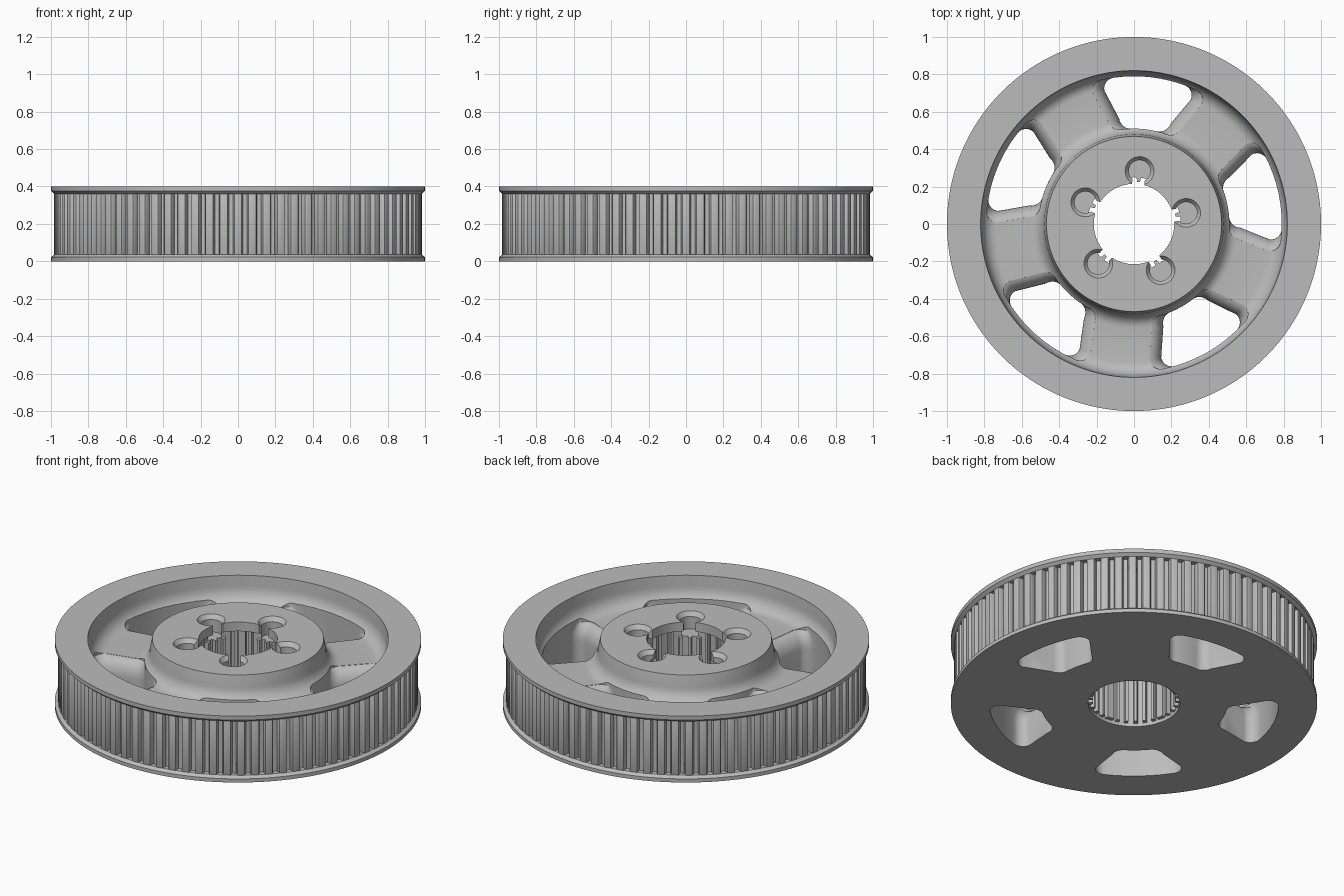
import bpy, bmesh
from math import sin, cos, pi, radians

cube = bpy.data.objects.get("Cube")
if cube:
    bpy.data.objects.remove(cube)

grey = bpy.data.materials.new("machined grey")
grey.use_nodes = True
grey.diffuse_color = (0.5, 0.5, 0.5, 1)
grey.node_tree.nodes["Principled BSDF"].inputs["Base Color"].default_value = (0.5, 0.5, 0.5, 1)

FIVE = [radians(12 + 72 * k) for k in range(5)]


def polar(r, a, z):
    return (r * cos(a), r * sin(a), z)


def loft(bm, rings, closed=False):
    """Skin a stack of equal rings; cap the ends, or join last to first."""
    vs = [[bm.verts.new(p) for p in ring] for ring in rings]
    n = len(vs[0])
    pairs = list(zip(vs, vs[1:]))
    if closed:
        pairs.append((vs[-1], vs[0]))
    else:
        bm.faces.new(vs[0][::-1])
        bm.faces.new(vs[-1])
    for a, b in pairs:
        for i in range(n):
            j = (i + 1) % n
            bm.faces.new((a[i], a[j], b[j], b[i]))


def finish(bm, name):
    bmesh.ops.recalc_face_normals(bm, faces=bm.faces)
    mesh = bpy.data.meshes.new(name)
    bm.to_mesh(mesh)
    bm.free()
    mesh.materials.append(grey)
    ob = bpy.data.objects.new(name, mesh)
    bpy.context.collection.objects.link(ob)
    return ob


def activate(ob):
    bpy.ops.object.select_all(action='DESELECT')
    ob.select_set(True)
    bpy.context.view_layer.objects.active = ob


def cut(ob, cutter):
    cutter.hide_render = True
    mod = ob.modifiers.new("cut", 'BOOLEAN')
    mod.operation = 'DIFFERENCE'
    mod.solver = 'EXACT'
    mod.object = cutter
    activate(ob)
    bpy.ops.object.modifier_apply(modifier=mod.name)
    bpy.data.objects.remove(cutter)


def arc(cr, cz, rr, rz, start, end, n=8):
    """Elliptical fillet points in the (radius, height) plane."""
    angles = [radians(start + (end - start) * i / n) for i in range(n + 1)]
    return [(cr + rr * cos(t), cz + rz * sin(t)) for t in angles]


# Wheel body: flat underside, flanges, dished web, hub and stepped bore
WEB = 0.25
profile = [(0.25, 0), (1, 0), (1, 0.022), (0.982, 0.036), (0.952, 0.036),
           (0.952, 0.36), (0.982, 0.36), (1, 0.376), (1, 0.4), (0.82, 0.4)]
profile += arc(0.74, 0.34, 0.075, 0.34 - WEB, 0, -90)
profile += arc(0.555, 0.34, 0.075, 0.34 - WEB, -90, -180)
profile += [(0.468, 0.4), (0.215, 0.4), (0.215, 0.345), (0.25, 0.345)]
SEG = 160
bm = bmesh.new()
loft(bm, [[polar(r, 2 * pi * i / SEG, z) for i in range(SEG)] for r, z in profile], closed=True)
wheel = finish(bm, "wheel_body")


# Window outline: rounded wedge in polar space, widened sideways by flare
def window_ring(mid, z, flare):
    rad = 0.06
    corners = [(0.73, 13.8, 0), (0.73, -13.8, 90), (0.57, -8, 180), (0.57, 8, 270)]
    pts = []
    for r, a, turn in corners:
        for i in range(9):
            t = radians(turn + 90 * i / 8)
            side = rad * cos(t) / r
            side += flare / r * (1 if a > 0 else -1)
            pts.append((r + rad * sin(t), radians(a) + side))
    # Corners run right-top, left-top, left-bottom, right-bottom
    out = []
    for (r0, a0), (r1, a1) in zip(pts, pts[1:] + pts[:1]):
        steps = 8 if abs(a1 - a0) > 0.15 else 1
        for s in range(steps):
            f = s / steps
            out.append(polar(r0 + (r1 - r0) * f, mid + a0 + (a1 - a0) * f, z))
    return out


bm = bmesh.new()
for mid in FIVE:
    rings = [window_ring(mid, -0.1, 0)]
    for i in range(9):
        t = radians(80 * i / 8)
        rings.append(window_ring(mid, WEB - 0.1 + 0.1 * sin(t), 0.075 * (1 - cos(t))))
    rings.append(window_ring(mid, 0.5, 0.075))
    loft(bm, rings)
cut(wheel, finish(bm, "window_cutter"))

# Countersunk bolt pockets around the bore
bm = bmesh.new()
for mid in FIVE:
    cx, cy, _ = polar(0.285, mid, 0)
    loft(bm, [[(cx + r * cos(2 * pi * i / 32), cy + r * sin(2 * pi * i / 32), z) for i in range(32)]
              for r, z in [(0.058, 0.3), (0.058, 0.375), (0.077, 0.4), (0.077, 0.5)]])
cut(wheel, finish(bm, "pocket_cutter"))


# Bar with a four-point section given as (radius, half width) ends
def bar(bm, a, inner, outer, z0, z1):
    def ring(z):
        pts = []
        for r, w in [(inner[0], -inner[1]), (outer[0], -outer[1]),
                     (outer[0], outer[1]), (inner[0], inner[1])]:
            pts.append((r * cos(a) - w * sin(a), r * sin(a) + w * cos(a), z))
        return pts
    loft(bm, [ring(z0), ring(z1)])


# Slots opening the pockets into the bore
bm = bmesh.new()
for mid in FIVE:
    bar(bm, mid, (0.18, 0.033), (0.27, 0.033), 0.301, 0.5)
cut(wheel, finish(bm, "slot_cutter"))

# Drive teeth around the outside
bm = bmesh.new()
TEETH = 80
for i in range(TEETH):
    bar(bm, 2 * pi * i / TEETH, (0.945, 0.028), (0.983, 0.021), 0.03, 0.365)
teeth = finish(bm, "drive_teeth")
bev = teeth.modifiers.new("round tips", 'BEVEL')
bev.width = 0.006
bev.segments = 2
activate(teeth)
bpy.ops.object.modifier_apply(modifier=bev.name)

# Fine splines inside the bore, below the lip
bm = bmesh.new()
for i in range(30):
    a = FIVE[0] + 2 * pi * i / 30
    wide = 0.02 if i % 6 == 3 else 0.008
    bar(bm, a, (0.226, wide), (0.256, wide + 0.005), 0.02, 0.3 if i % 6 in (0, 1, 5) else 0.345)
splines = finish(bm, "bore_splines")

for ob in (wheel, teeth, splines):
    activate(ob)
    bpy.ops.object.shade_smooth_by_angle(angle=radians(30))
